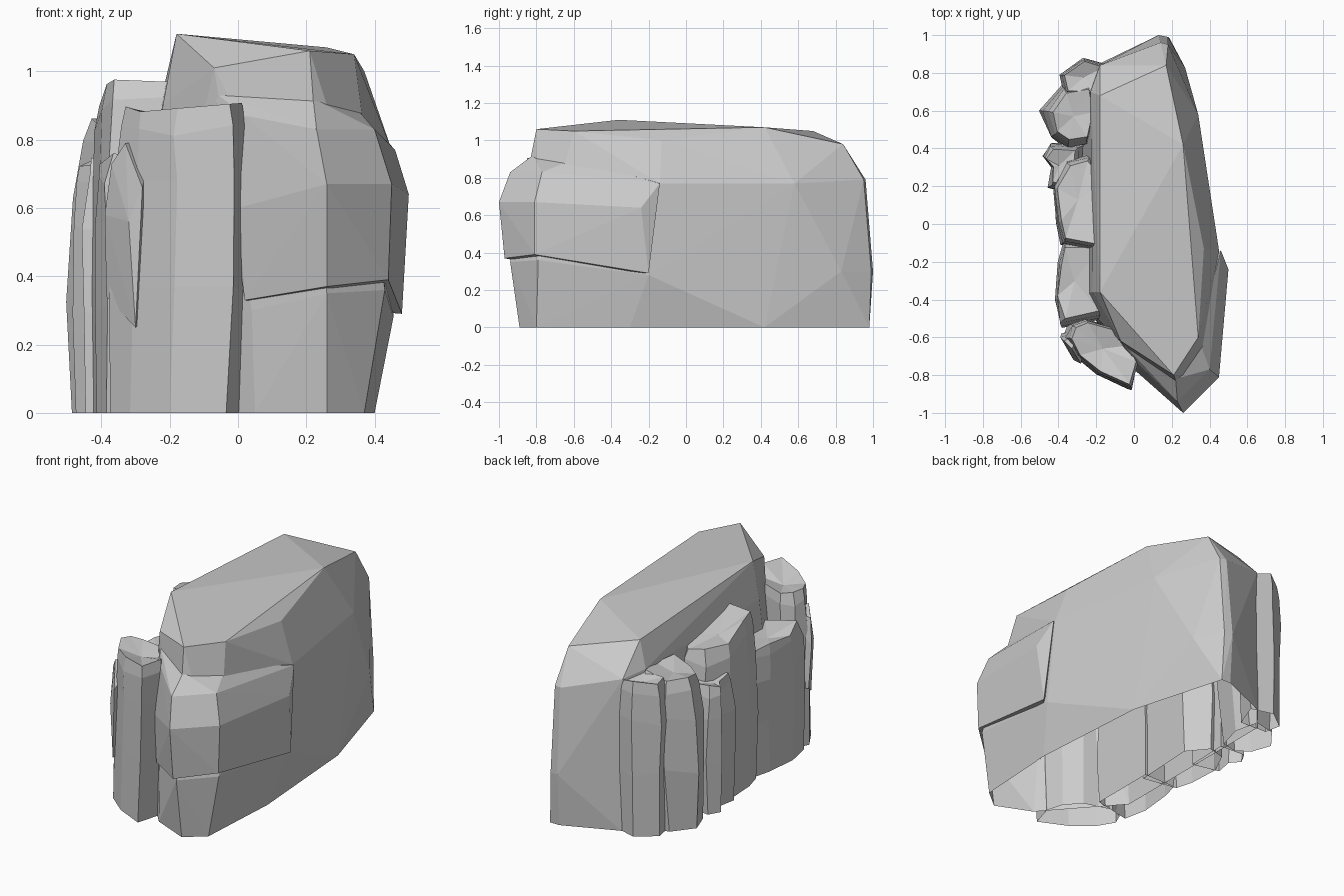
import bpy
import bmesh
import random
from mathutils import Vector

random.seed(4)

default_cube = bpy.data.objects.get("Cube")
if default_cube:
    bpy.data.objects.remove(default_cube, do_unlink=True)

# Single stone colour
stone = bpy.data.materials.new("grey stone")
stone.use_nodes = True
stone_colour = (.6, .6, .6, 1)
stone.diffuse_color = stone_colour
for node in stone.node_tree.nodes:
    if node.type == "BSDF_PRINCIPLED":
        node.inputs["Base Color"].default_value = stone_colour
        node.inputs["Roughness"].default_value = .9


def finish(name, bm):
    """Open the underside, tidy the normals and make the object."""
    bmesh.ops.recalc_face_normals(bm, faces=bm.faces)
    underside = [face for face in bm.faces
                 if all(vert.co.z < .001 for vert in face.verts)]
    bmesh.ops.delete(bm, geom=underside, context="FACES")
    mesh = bpy.data.meshes.new(name)
    bm.to_mesh(mesh)
    bm.free()
    mesh.materials.append(stone)
    rock = bpy.data.objects.new(name, mesh)
    bpy.context.collection.objects.link(rock)
    return rock


def faceted_rock(name, corners):
    """Flat-sided boulder wrapped around its corner points."""
    bm = bmesh.new()
    for corner in corners:
        bm.verts.new(corner)
    hull = bmesh.ops.convex_hull(bm, input=bm.verts[:])
    loose = [item for item in hull["geom_interior"]
             if isinstance(item, bmesh.types.BMVert)]
    bmesh.ops.delete(bm, geom=loose, context="VERTS")
    return finish(name, bm)


def column(name, footprint, height, slope=(0, 0), lean=(0, 0),
           foot=.94, crown=.72, dish=.02):
    """Craggy pillar lofted from a footprint, narrowing at base and top."""
    bm = bmesh.new()
    outline = [Vector((x, y, 0)) for x, y in footprint]
    centre = sum(outline, Vector()) / len(outline)
    tilt, shift = Vector((*slope, 0)), Vector((*lean, 0))
    shoulder = (1 + crown) / 2
    rings = []
    for level, scale in ((0, foot), (.4, 1), (.75, .97), (.93, shoulder), (1, crown)):
        ring = []
        for point in outline:
            offset = (point - centre) * scale
            place = centre + offset + shift * level
            rough = random.uniform(-.02, .02) if level else 0
            place.z = level * (height + offset.dot(tilt)) + rough
            place.x += rough / 2
            ring.append(bm.verts.new(place))
        rings.append(ring)
    for lower, upper in zip(rings, rings[1:]):
        for i in range(len(lower)):
            j = (i + 1) % len(lower)
            bm.faces.new((lower[i], lower[j], upper[j], upper[i]))
    # Slightly hollow crown
    rim = rings[-1]
    middle = sum((vert.co for vert in rim), Vector()) / len(rim)
    hub = bm.verts.new(middle - Vector((0, 0, dish)))
    for i, vert in enumerate(rim):
        bm.faces.new((vert, rim[(i + 1) % len(rim)], hub))
    return finish(name, bm)


# Main cliff: base, waist under the slab, shoulder and sloping crown
cliff_base = [(x, y, 0) for x, y in (
    (.05, -.8), (.26, -.89), (.37, -.8), (.4, -.3), (.35, .42),
    (.19, .98), (.13, .98), (-.18, .85), (-.3, .7), (-.3, -.4))]
cliff_waist = [(.04, -.78, .3), (.26, -.94, .35), (.43, -.79, .36), (.455, -.2, .28)]
cliff_shoulder = [
    (.45, -.14, .77), (.34, .58, .77), (.27, .83, .3), (.18, .99, .3),
    (.13, 1, .3), (.14, .96, .79), (.18, .95, .79), (-.18, .84, .88),
    (-.23, .7, .9), (-.22, -.36, .9)]
cliff_crown = [
    (.21, -.8, 1.06), (.34, -.6, 1.05), (.37, -.13, 1), (.26, .42, 1.07),
    (.17, .84, .98), (-.18, .68, 1.05), (-.18, -.36, 1.11), (-.07, -.62, 1.01)]
faceted_rock("main_cliff", cliff_base + cliff_waist + cliff_shoulder + cliff_crown)

# Overhanging slab wrapped around the front corner
slab_foot = [(.02, -.78, .33), (.26, -.97, .37), (.44, -.81, .39), (.48, -.2, .29)]
slab_belly = [(0, -.77, .6), (.26, -1, .67), (.45, -.81, .67), (.5, -.24, .64)]
slab_top = [(.02, -.74, .87), (.23, -.94, .83), (.4, -.77, .83),
            (-.07, -.62, .94), (.22, -.82, .92), (.34, -.6, .9), (.46, -.14, .77)]
faceted_rock("overhanging_slab", slab_foot + slab_belly + slab_top)

# Row of pillars along the side, front to back
column("front_pillar",
       ((-.38, -.6), (-.35, -.53), (-.27, -.5), (-.1, -.55), (-.02, -.64),
        (.01, -.74), (-.03, -.88), (-.2, -.8), (-.32, -.7)),
       .89, lean=(.02, 0), foot=.97, crown=.86, dish=.04)
column("low_pillar",
       ((-.39, -.55), (-.42, -.4), (-.4, -.2), (-.37, -.08),
        (-.15, -.08), (-.15, -.5)), .74, crown=.8)
column("tall_pillar",
       ((-.43, .2), (-.42, 0), (-.39, -.11), (-.17, -.15),
        (-.15, .25), (-.25, .37), (-.36, .34)),
       .92, slope=(0, -.22), lean=(.01, 0), crown=.85, dish=.03)
column("slim_pillar",
       ((-.48, .36), (-.43, .3), (-.45, .19), (-.28, .15),
        (-.27, .42), (-.44, .43)), .74)
column("bulging_pillar",
       ((-.51, .6), (-.46, .46), (-.37, .4), (-.26, .42),
        (-.21, .6), (-.25, .77), (-.4, .74)),
       .87, slope=(.2, 0), lean=(.03, 0), foot=.85)
column("back_pillar",
       ((-.39, .79), (-.37, .69), (-.19, .68), (-.13, .84), (-.27, .88)),
       .88, crown=.82)

# Small outcrop on the flank of the front pillar
faceted_rock("side_outcrop", [
    (-.385, -.58, .34), (-.3, -.725, .25), (-.25, -.55, .3),
    (-.39, -.6, .58), (-.32, -.72, .56), (-.28, -.74, .66),
    (-.37, -.62, .73), (-.33, -.66, .79), (-.25, -.55, .79)])
